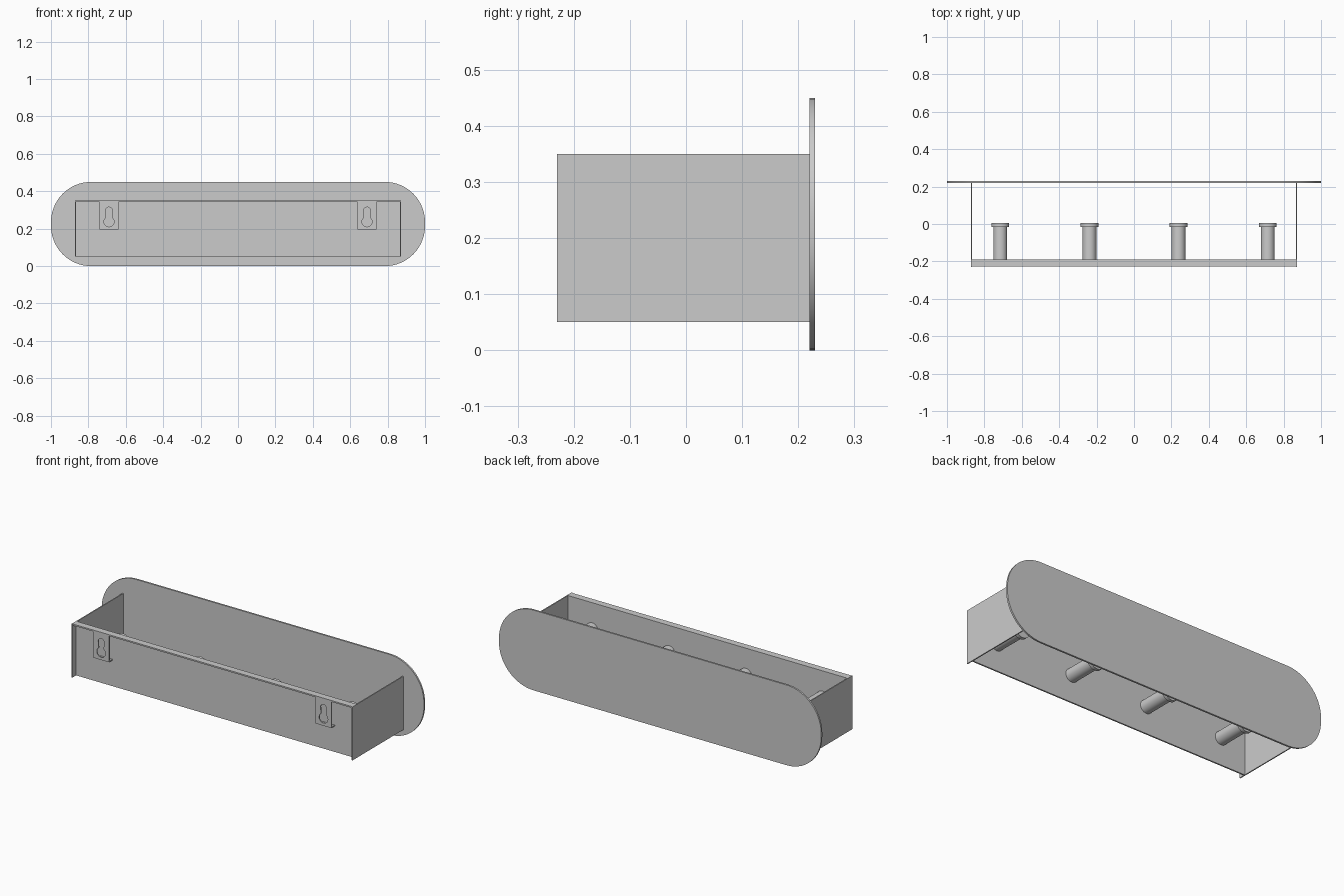
import bpy
from math import sin, cos, pi, asin, radians

if "Cube" in bpy.data.objects:
    bpy.data.objects.remove(bpy.data.objects["Cube"])


def box(name, x, y, z):
    """Box from (min, max) ranges on each axis."""
    bpy.ops.mesh.primitive_cube_add(size=1, location=[(a + b) / 2 for a, b in (x, y, z)])
    ob = bpy.context.object
    ob.name = name
    ob.scale = [b - a for a, b in (x, y, z)]
    bpy.ops.object.transform_apply(location=False, rotation=False, scale=True)
    return ob


def arc(cx, cz, r, a0, a1, n):
    return [(cx + r * cos(a0 + (a1 - a0) * i / n), cz + r * sin(a0 + (a1 - a0) * i / n))
            for i in range(n + 1)]


def sheet(name, loops, y0, y1):
    """Flat sheet in the xz plane; loops after the first are holes."""
    cu = bpy.data.curves.new(name, 'CURVE')
    cu.dimensions = '2D'
    cu.fill_mode = 'BOTH'
    cu.extrude = (y1 - y0) / 2
    for pts in loops:
        sp = cu.splines.new('POLY')
        sp.points.add(len(pts) - 1)
        for p, (x, z) in zip(sp.points, pts):
            p.co = (x, z, 0, 1)
        sp.use_cyclic_u = True
    ob = bpy.data.objects.new(name, cu)
    bpy.context.collection.objects.link(ob)
    ob.location.y = (y0 + y1) / 2
    ob.rotation_euler.x = pi / 2
    bpy.ops.object.select_all(action='DESELECT')
    ob.select_set(True)
    bpy.context.view_layer.objects.active = ob
    bpy.ops.object.convert(target='MESH')
    ob = bpy.context.object
    ob.name = name
    bpy.ops.object.shade_smooth_by_angle(angle=radians(30))
    return ob


def peg_part(name, x, r, y0, y1):
    bpy.ops.mesh.primitive_cylinder_add(vertices=40, radius=r, depth=y1 - y0,
                                        location=(x, (y0 + y1) / 2, 0.2),
                                        rotation=(pi / 2, 0, 0))
    bpy.context.object.name = name
    bpy.ops.object.shade_smooth_by_angle(angle=radians(30))


# Large rounded plate
R = 0.215
outline = []
for i, (cx, cz) in enumerate([(1 - R, 0.45 - R), (R - 1, 0.45 - R), (R - 1, R), (1 - R, R)]):
    outline += arc(cx, cz, R, i * pi / 2, (i + 1) * pi / 2, 20)
sheet("rounded_plate", [outline], 0.22, 0.23)

# Mounting panel with its folded top flange
box("mount_panel", (-0.866, 0.866), (-0.198, -0.19), (0.05, 0.342))
box("top_flange", (-0.866, 0.866), (-0.228, -0.19), (0.342, 0.35))

for s, side in ((-1, "left"), (1, "right")):
    # Side walls
    box(side + "_wall", sorted((s * 0.866, s * 0.872)), (-0.23, 0.22), (0.05, 0.35))

    # Hanging tab with a keyhole, folded back to the panel at its foot
    cx, r, rs = s * 0.69, 0.027, 0.018
    a = asin(rs / r * 0.85)
    keyhole = (arc(cx, 0.237, r, pi / 2 + a, 5 * pi / 2 - a, 24)
               + arc(cx, 0.297, rs, 0, pi, 14))
    tab = [(cx - 0.05, 0.195), (cx + 0.05, 0.195), (cx + 0.05, 0.342), (cx - 0.05, 0.342)]
    sheet(side + "_keyhole_tab", [tab, keyhole], -0.228, -0.222)
    box(side + "_tab_foot", (cx - 0.05, cx + 0.05), (-0.222, -0.198), (0.195, 0.201))

    # Pegs: shaft and wider cap
    for n, x in (("inner", 0.238), ("outer", 0.715)):
        peg_part(f"{side}_{n}_peg_shaft", s * x, 0.037, -0.19, -0.015)
        peg_part(f"{side}_{n}_peg_cap", s * x, 0.048, -0.015, 0.005)
